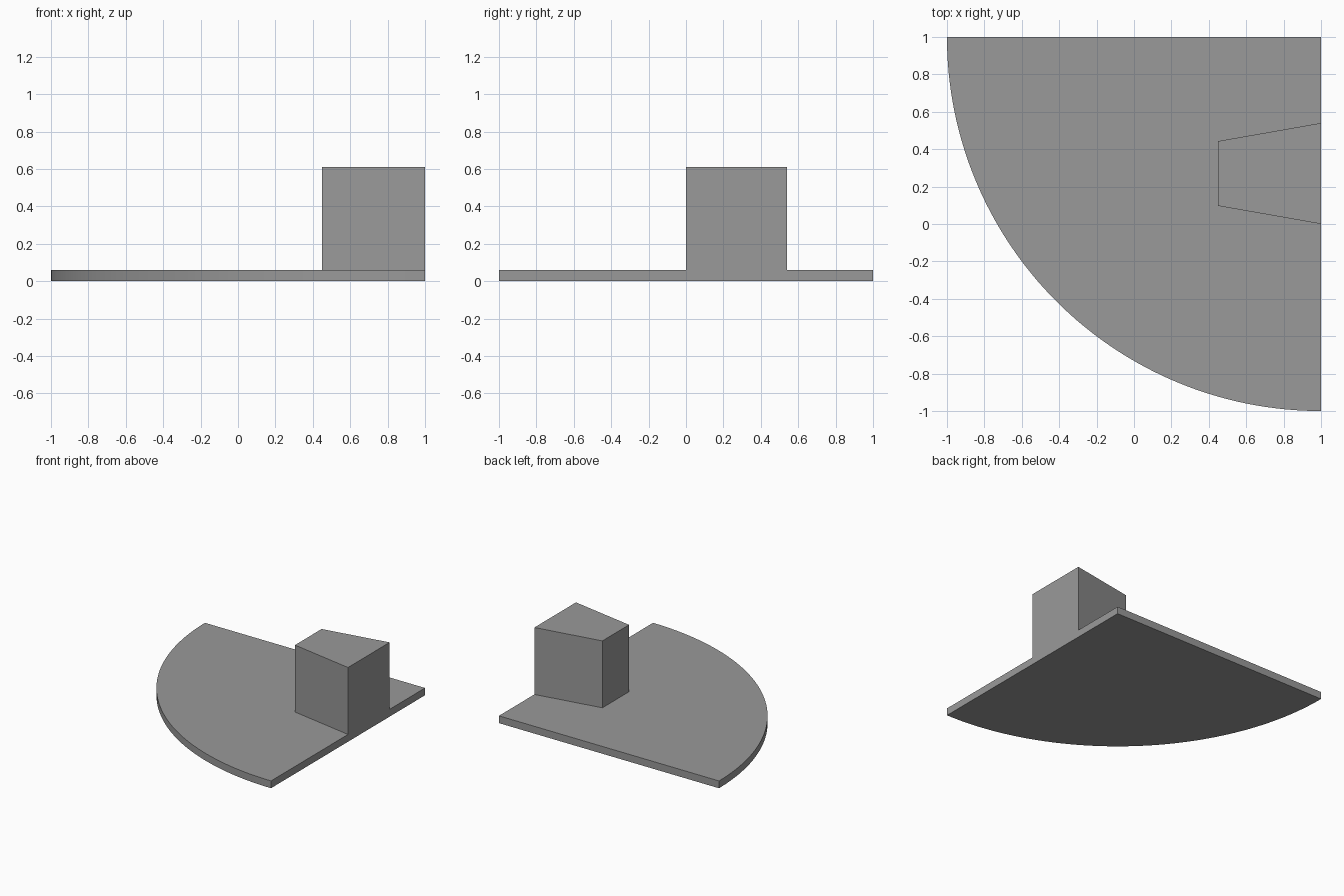
import bpy
import bmesh
import math

if "Cube" in bpy.data.objects:
    bpy.data.objects.remove(bpy.data.objects["Cube"])

BASE_TOP = 0.06
BLOCK_TOP = 0.61

grey = bpy.data.materials.new("plain grey")
grey.diffuse_color = (0.32, 0.32, 0.32, 1)
grey.use_nodes = True
grey.node_tree.nodes["Principled BSDF"].inputs["Base Color"].default_value = grey.diffuse_color


def prism(name, outline, z0, z1):
    """Extrude a counter-clockwise outline from z0 up to z1."""
    bm = bmesh.new()
    face = bm.faces.new([bm.verts.new((x, y, z0)) for x, y in outline])
    top = bmesh.ops.extrude_face_region(bm, geom=[face])["geom"]
    moved = [v for v in top if isinstance(v, bmesh.types.BMVert)]
    bmesh.ops.translate(bm, verts=moved, vec=(0, 0, z1 - z0))
    bmesh.ops.recalc_face_normals(bm, faces=bm.faces)
    mesh = bpy.data.meshes.new(name)
    bm.to_mesh(mesh)
    bm.free()
    mesh.materials.append(grey)
    obj = bpy.data.objects.new(name, mesh)
    bpy.context.collection.objects.link(obj)
    return obj


# Quarter-disc base: corner at (1, 1), radius 2, smooth curved rim
STEPS = 64
arc = [(1 + 2 * math.cos(a), 1 + 2 * math.sin(a))
       for a in (math.pi + math.pi / 2 * i / STEPS for i in range(STEPS + 1))]
base = prism("quarter_disc_base", [(1, 1)] + arc, 0, BASE_TOP)
bpy.context.view_layer.objects.active = base
base.select_set(True)
bpy.ops.object.shade_smooth_by_angle(angle=math.radians(30))

# Tapered block standing flush with the straight right edge
prism("tapered_block", [(1, 0), (1, 0.54), (0.45, 0.443), (0.45, 0.097)],
      BASE_TOP, BLOCK_TOP)
